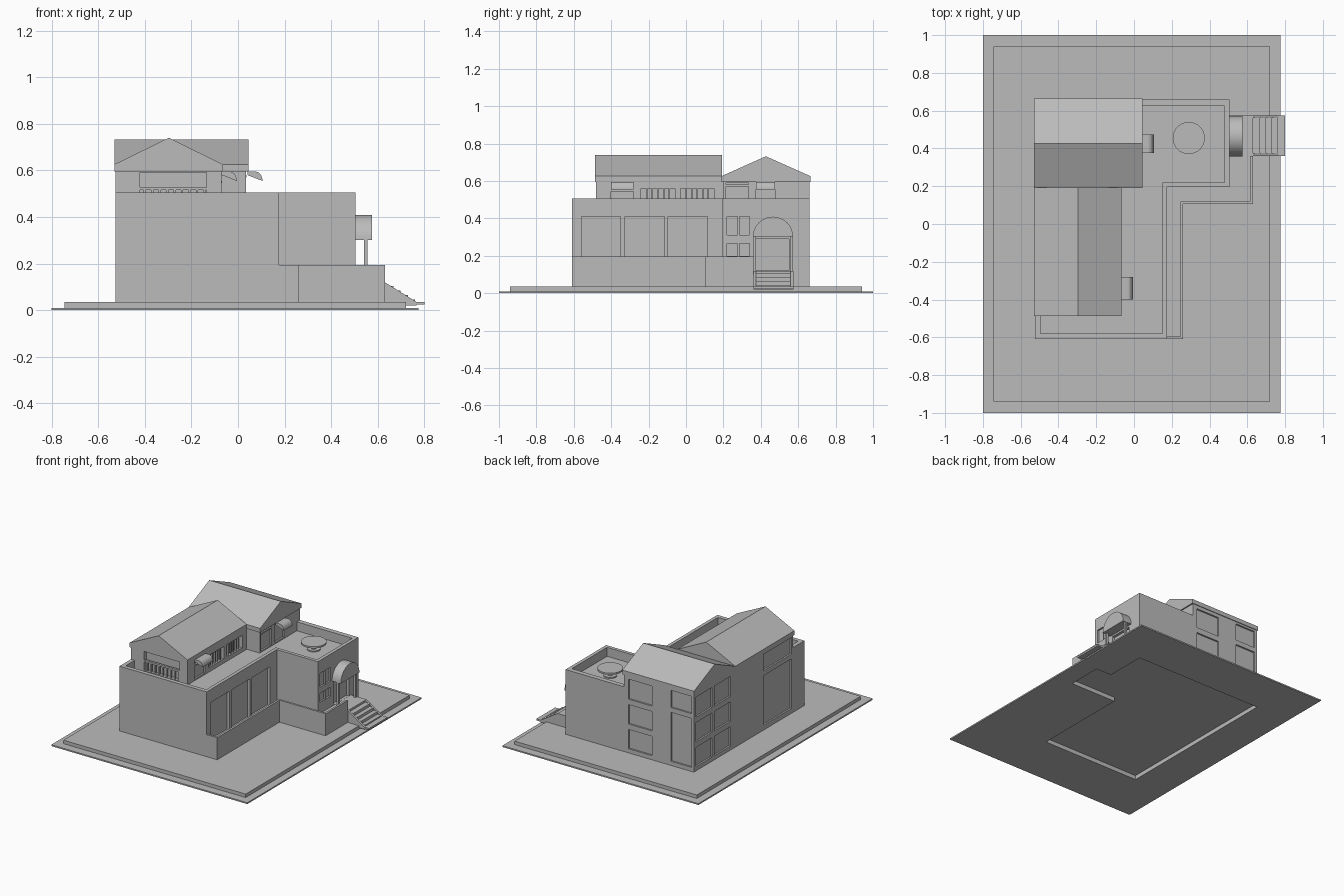
import bpy, bmesh, math
from mathutils import Vector

default = bpy.data.objects.get("Cube")
if default:
    bpy.data.objects.remove(default, do_unlink=True)

GREY = (0.5, 0.5, 0.5, 1.0)
mat = bpy.data.materials.new("plain grey")
mat.use_nodes = True
mat.diffuse_color = GREY
mat.node_tree.nodes["Principled BSDF"].inputs["Base Color"].default_value = GREY


def extrude(bm, outline, axis, lo, hi):
    """Extrude a 2D outline along an axis; the outline uses the other two axes in order."""
    def point(p):
        c = list(p)
        c.insert("xyz".index(axis), lo)
        return Vector(c)
    face = bm.faces.new([bm.verts.new(point(p)) for p in outline])
    step = Vector([hi - lo if a == axis else 0 for a in "xyz"])
    new = bmesh.ops.extrude_face_region(bm, geom=[face])["geom"]
    bmesh.ops.translate(bm, vec=step, verts=[g for g in new if isinstance(g, bmesh.types.BMVert)])


def rect(a0, a1, b0, b1):
    return [(a0, b0), (a1, b0), (a1, b1), (a0, b1)]


def add(name, *solids):
    """Make one object from (outline, axis, lo, hi) solids."""
    bm = bmesh.new()
    for s in solids:
        extrude(bm, *s)
    bmesh.ops.recalc_face_normals(bm, faces=bm.faces)
    mesh = bpy.data.meshes.new(name)
    bm.to_mesh(mesh)
    bm.free()
    mesh.materials.append(mat)
    ob = bpy.data.objects.new(name, mesh)
    bpy.context.collection.objects.link(ob)
    return ob


def box(x0, x1, y0, y1, z0, z1):
    return (rect(x0, x1, y0, y1), "z", z0, z1)


def cut(ob, *solids):
    """Subtract solids and bake the result."""
    cutter = add("cutter", *solids)
    cutter.hide_render = True
    mod = ob.modifiers.new("cut", "BOOLEAN")
    mod.operation, mod.solver, mod.object = "DIFFERENCE", "EXACT", cutter
    bpy.context.view_layer.update()
    baked = bpy.data.meshes.new_from_object(ob.evaluated_get(bpy.context.evaluated_depsgraph_get()))
    ob.modifiers.clear()
    ob.data = baked
    bpy.data.objects.remove(cutter, do_unlink=True)


# Levels
GROUND, DECK, TERRACE, FLOOR, PARAPET, EAVE = 0.03, 0.12, 0.195, 0.44, 0.505, 0.6
W, N, S = -0.525, 0.66, -0.61

# Ground slabs with the building footprint left open underneath
footprint = [(W, S), (0.26, S), (0.26, 0.105), (0.63, 0.105), (0.63, 0.36),
             (0.505, 0.36), (0.505, N), (W, N)]
for name, solid in (("ground_slab", box(-0.8, 0.775, -1, 1, 0, 0.01)),
                    ("raised_plot", box(-0.745, 0.72, -0.94, 0.94, 0.01, 0.035))):
    cut(add(name, solid), (footprint, "z", -0.1, 0.2))

# Main walls, with the sunken roof deck behind the parapet
walls = add("main_walls", ([(W, S), (0.175, S), (0.175, 0.195), (0.505, 0.195), (0.505, N), (W, N)],
                           "z", GROUND, PARAPET))
cut(walls, ([(-0.495, -0.58), (0.15, -0.58), (0.15, 0.22), (0.48, 0.22), (0.48, 0.625),
             (0.035, 0.625), (0.035, 0.2), (-0.07, 0.2), (-0.07, -0.48), (-0.495, -0.48)],
            "z", FLOOR, 0.6))
upper = add("upper_walls", ([(W, -0.48), (-0.07, -0.48), (-0.07, 0.2), (0.035, 0.2), (0.035, N), (W, N)],
                            "z", PARAPET, EAVE))

# Window and door recesses
D = 0.012


def east(x, y0, y1, z0, z1, d=D):
    return box(x - d, x + 0.01, y0, y1, z0, z1)


def west(y0, y1, z0, z1):
    return box(W - 0.01, W + D, y0, y1, z0, z1)


def north(x0, x1, z0, z1):
    return box(x0, x1, N - D, N + 0.01, z0, z1)


rows = ((0.065, 0.205), (0.245, 0.385), (0.425, 0.57))
low = [east(0.175, y, y + 0.21, 0.13, 0.41, 0.02) for y in (-0.56, -0.325, -0.095)]
low += [east(0.505, y, y + 0.055, z, z + h) for y in (0.22, 0.285) for z, h in ((0.2, 0.065), (0.31, 0.1))]
low += [east(0.505, 0.375, 0.55, 0.121, 0.29, 0.02)]
shared = [west(y, y + 0.185, *r) for y in (0.24, 0.45) for r in rows]
shared += [north(-0.19, 0.0, *r) for r in rows]
shared += [north(-0.505, -0.34, 0.065, 0.42), north(-0.505, -0.34, 0.455, 0.58)]
shared += [west(-0.46, -0.14, 0.07, 0.43), west(-0.46, -0.14, 0.465, 0.585)]
high = [east(-0.07, -0.4, -0.28, 0.45, 0.59), east(-0.07, -0.24, -0.06, 0.47, 0.56, 0.025),
        east(-0.07, -0.03, 0.15, 0.47, 0.56, 0.025), east(0.035, 0.215, 0.335, 0.45, 0.59),
        east(0.035, 0.375, 0.475, 0.45, 0.59), box(-0.42, -0.135, -0.49, -0.45, 0.45, 0.59)]
cut(walls, *low, *shared, *high)
cut(upper, *shared, *high)

# Balusters in the upper windows
bars = [box(-0.405 + i * 0.032, -0.395 + i * 0.032, -0.475, -0.465, 0.45, 0.525) for i in range(9)]
bars.append(box(-0.42, -0.135, -0.478, -0.462, 0.515, 0.527))
add("front_balustrade", *bars)
add("side_window_bars", *[box(-0.088, -0.078, y + i * 0.03 - 0.004, y + i * 0.03 + 0.004, 0.47, 0.56)
                          for y in (-0.24, -0.03) for i in range(1, 6)])
add("window_rails", box(-0.08, -0.068, -0.4, -0.28, 0.545, 0.555),
    box(0.025, 0.037, 0.215, 0.335, 0.57, 0.58))

# Roofs: fascia band below each gable
add("south_fascia", box(-0.53, -0.065, -0.487, 0.19, EAVE - 0.005, 0.626))
add("north_fascia", box(-0.53, 0.045, 0.19, N + 0.005, EAVE - 0.005, 0.626))
add("south_roof", ([(-0.53, 0.626), (-0.065, 0.626), (-0.297, 0.74)], "y", -0.487, 0.192))
add("north_roof", ([(0.19, 0.626), (N + 0.005, 0.626), (0.427, 0.732)], "x", -0.53, 0.045))

# Curved awnings
arc = [(0.035 + 0.03 * math.sin(t), 0.555 + 0.04 * math.cos(t))
       for t in [i * math.pi / 12 for i in range(7)]]
for name, x, y0, y1 in (("south_awning", -0.07, -0.4, -0.28), ("north_awning", 0.04, 0.375, 0.475)):
    add(name, ([(x, EAVE - 0.005)] + [(x + a, z) for a, z in arc] + [(x, 0.58)], "y", y0, y1))

# Roof table
def disc(r, n=32):
    return [(0.29 + r * math.cos(i * math.tau / n), 0.455 + r * math.sin(i * math.tau / n)) for i in range(n)]


add("roof_table", (disc(0.085), "z", 0.485, 0.497), (disc(0.02), "z", FLOOR, 0.485),
    (disc(0.045), "z", FLOOR, 0.448))

# Terrace with a thin parapet, and the entrance landing
terrace = add("terrace", ([(0.175, S), (0.26, S), (0.26, 0.105), (0.63, 0.105), (0.63, 0.36),
                           (0.505, 0.36), (0.505, 0.195), (0.175, 0.195)], "z", GROUND, TERRACE))
cut(terrace, ([(0.175, S + 0.015), (0.245, S + 0.015), (0.245, 0.12), (0.615, 0.12), (0.615, 0.37),
               (0.505, 0.37), (0.505, 0.195), (0.175, 0.195)], "z", DECK, 0.3))
add("entrance_landing", box(0.505, 0.63, 0.36, 0.575, GROUND, DECK))

# Steps with sloping side walls
add("steps", *[box(0.63, 0.667 + i * 0.031, 0.375, 0.56, 0.02, 0.105 - i * 0.02) for i in range(4)])
stringer = [(0.63, 0.02), (0.765, 0.02), (0.765, 0.036), (0.63, DECK)]
add("step_sides", (stringer, "y", 0.36, 0.375), (stringer, "y", 0.56, 0.575))
add("step_pad", box(0.755, 0.8, 0.36, 0.575, 0.024, 0.036))

# Arched porch on two posts
arch = [(0.465 + 0.107 * math.cos(i * math.pi / 24), 0.302 + 0.107 * math.sin(i * math.pi / 24))
        for i in range(25)]
porch = add("porch_arch", (arch, "x", 0.505, 0.575))
bpy.ops.object.select_all(action="DESELECT")
porch.select_set(True)
bpy.context.view_layer.objects.active = porch
bpy.ops.object.shade_smooth_by_angle(angle=math.radians(30))
add("porch_posts", *[box(0.54, 0.555, y, y + 0.015, DECK, 0.302) for y in (0.36, 0.555)])
